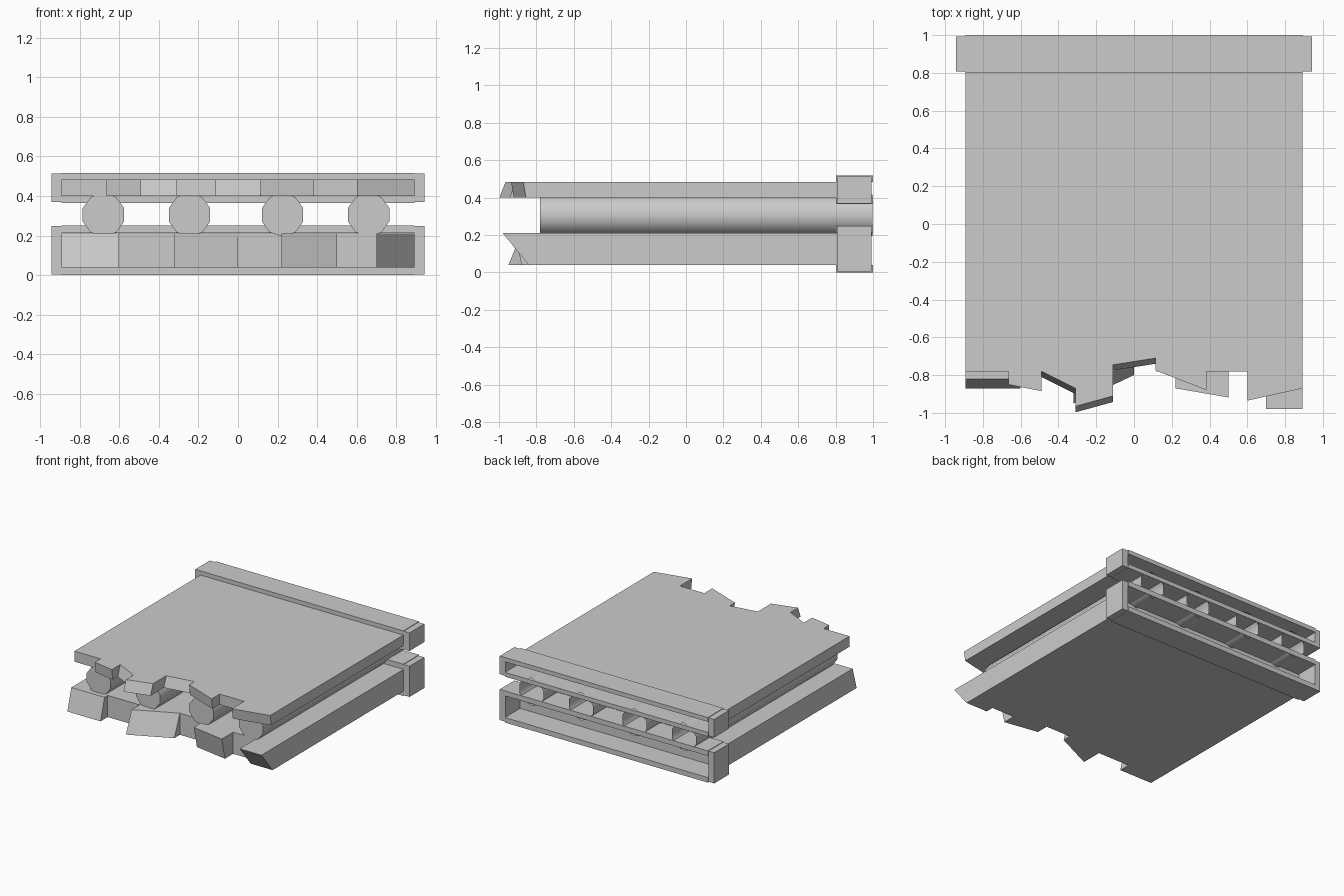
import bpy, bmesh, math
from mathutils import Matrix, Vector

if "Cube" in bpy.data.objects:
    bpy.data.objects.remove(bpy.data.objects["Cube"])

BACK = 0.81      # where the slabs meet the end frames
HALF = 0.892     # half width of the slabs


def finish(bm, name):
    bmesh.ops.recalc_face_normals(bm, faces=bm.faces)
    mesh = bpy.data.meshes.new(name)
    bm.to_mesh(mesh)
    bm.free()
    ob = bpy.data.objects.new(name, mesh)
    bpy.context.collection.objects.link(ob)
    return ob


def box(bm, x0, x1, y0, y1, z0, z1):
    size = Matrix.Diagonal((x1 - x0, y1 - y0, z1 - z0, 1))
    mid = Matrix.Translation(((x0 + x1) / 2, (y0 + y1) / 2, (z0 + z1) / 2))
    bmesh.ops.create_cube(bm, size=1, matrix=mid @ size)


def broken_slab(name, z0, z1, xs, teeth):
    """teeth: front y at left and right of each tooth, and how far the bottom leans forward"""
    bm = bmesh.new()
    top, bottom = [(-HALF, BACK)], [(-HALF, BACK)]
    for xa, xb, (ya, yb, lean) in zip(xs, xs[1:], teeth):
        top += [(xa, ya), (xb, yb)]
        bottom += [(xa, ya - lean), (xb, yb - lean)]
    top.append((HALF, BACK))
    bottom.append((HALF, BACK))
    t = [bm.verts.new((x, y, z1)) for x, y in top]
    b = [bm.verts.new((x, y, z0)) for x, y in bottom]
    bm.faces.new(t)
    bm.faces.new(b[::-1])
    for i in range(len(t)):
        j = (i + 1) % len(t)
        bm.faces.new((t[i], b[i], b[j], t[j]))
    return finish(bm, name)


def end_frame(name, z0, z1, thick):
    """Open rectangular frame: two long rails and two slightly smaller side posts"""
    bm = bmesh.new()
    box(bm, -HALF, HALF, 0.803, 1.0, z0, z0 + thick)
    box(bm, -HALF, HALF, 0.803, 1.0, z1 - thick, z1)
    for s in (-1, 1):
        x0, x1 = sorted((s * HALF, s * 0.943))
        box(bm, x0, x1, 0.808, 0.993, z0 + 0.004, z1 - 0.004)
    return finish(bm, name)


# Slabs with broken front edges
broken_slab("lower_slab", 0.038, 0.21,
            (-HALF, -0.60, -0.32, 0.0, 0.22, 0.5, 0.7, HALF),
            ((-0.82, -0.82, 0.05), (-0.78, -0.78, 0), (-0.88, -0.73, 0.07),
             (-0.73, -0.73, 0), (-0.87, -0.918, -0.04), (-0.775, -0.775, 0),
             (-0.98, -0.98, -0.14)))
broken_slab("upper_slab", 0.40, 0.484,
            (-HALF, -0.664, -0.49, -0.31, -0.11, 0.113, 0.385, 0.6, HALF),
            ((-0.78, -0.78, 0), (-0.85, -0.885, -0.01), (-0.78, -0.87, 0.03),
             (-0.965, -0.91, 0.032), (-0.745, -0.71, 0.03), (-0.775, -0.88, -0.01),
             (-0.78, -0.78, 0), (-0.935, -0.87, -0.014)))

# Frames around the back end
end_frame("lower_end_frame", 0.0, 0.252, 0.04)
end_frame("upper_end_frame", 0.365, 0.517, 0.034)

# Ten-sided pipes between the slabs, closed at the front and open at the back
for i, x in enumerate((-0.68, -0.245, 0.225, 0.66)):
    bm = bmesh.new()
    ring = [(x + 0.11 * math.sin(k * math.tau / 10), 0.305 + 0.11 * math.cos(k * math.tau / 10))
            for k in range(10)]
    front = [bm.verts.new((px, -0.78, pz)) for px, pz in ring]
    back = [bm.verts.new((px, 0.998, pz)) for px, pz in ring]
    bm.faces.new(front)
    for k in range(10):
        j = (k + 1) % 10
        bm.faces.new((front[k], back[k], back[j], front[j]))
    pipe = finish(bm, f"pipe_{i + 1}")
    bpy.ops.object.select_all(action='DESELECT')
    pipe.select_set(True)
    bpy.context.view_layer.objects.active = pipe
    bpy.ops.object.shade_smooth_by_angle(angle=math.radians(40))
